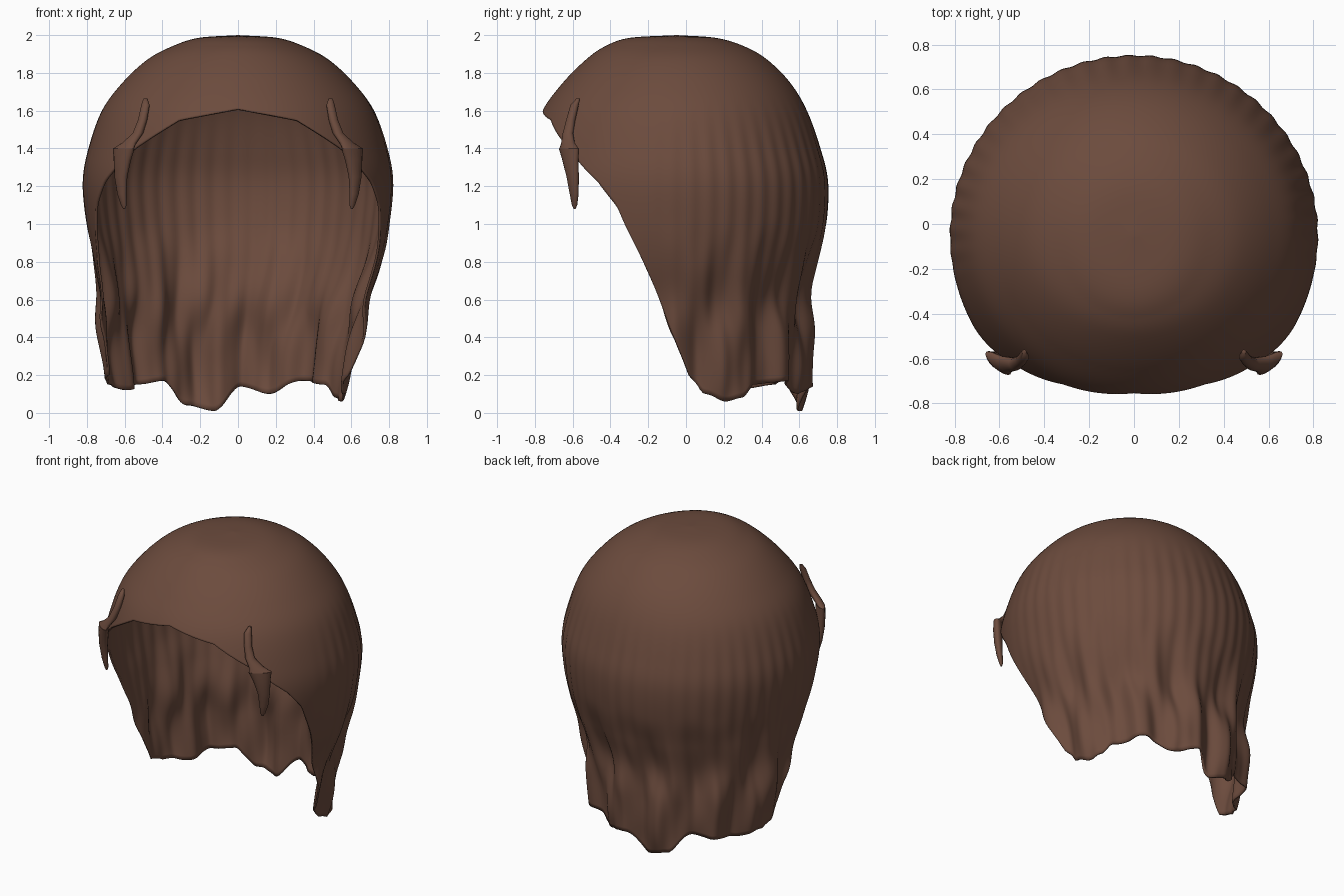
import bpy, bmesh
from math import sin, cos, pi, radians
from mathutils import Vector

cube = bpy.data.objects.get("Cube")
if cube:
    bpy.data.objects.remove(cube)

brown = bpy.data.materials.new("brown_hair")
brown.use_nodes = True
colour = (0.15, 0.071, 0.047, 1)
brown.diffuse_color = colour
shader = next(n for n in brown.node_tree.nodes if n.type == "BSDF_PRINCIPLED")
shader.inputs["Base Color"].default_value = colour
shader.inputs["Roughness"].default_value = 0.8

CENTRE_Y = -0.05
COLUMNS, ROWS = 300, 90

# Head profile from crown to tips: height, half width, reach forward, reach back
PROFILE = [Vector(p) for p in (
    (2.0, 0, 0, 0), (1.985, .21, .25, .21), (1.94, .35, .38, .36), (1.87, .48, .48, .48),
    (1.75, .61, .60, .60), (1.6, .72, .71, .69), (1.4, .79, .79, .76), (1.22, .82, .83, .80),
    (1.0, .80, .83, .79), (.8, .76, .76, .74), (.6, .71, .70, .69), (.4, .69, .68, .70),
    (.2, .66, .66, .70), (0, .63, .62, .68), (-.2, .6, .6, .66))]

# Height of the hem against the angle from the front, in degrees
FACE_EDGE = [(0, 1.61), (25, 1.55), (44, 1.40), (60, 1.22), (68, 1.09),
             (78, .75), (87, .45), (96, .2)]
BACK_EDGE = [(103, .1), (112, .06), (119, .08), (127, .15), (145, .17), (160, .1), (175, .14),
             (187, .01), (200, .04), (213, .17), (225, .15), (240, .12), (253, .15)]
HEM = FACE_EDGE + BACK_EDGE + [(360 - a, z) for a, z in reversed(FACE_EDGE)]


def smoothstep(t):
    t = max(0, min(1, t))
    return t * t * (3 - 2 * t)


def hem_height(angle):
    for (a0, z0), (a1, z1) in zip(HEM, HEM[1:]):
        if angle <= a1:
            t = (angle - a0) / (a1 - a0)
            if 100 < angle < 255:
                t = smoothstep(t)
            return z0 + (z1 - z0) * t
    return HEM[-1][1]


def profile_at(s):
    i = min(int(s), len(PROFILE) - 2)
    t = s - i
    p1, p2 = PROFILE[i], PROFILE[i + 1]
    p0 = PROFILE[i - 1] if i else p1 * 2 - p2
    p3 = PROFILE[min(i + 2, len(PROFILE) - 1)]
    return 0.5 * (2 * p1 + (p2 - p0) * t + (2 * p0 - 5 * p1 + 4 * p2 - p3) * t * t
                  + (3 * p1 - p0 - 3 * p2 + p3) * t ** 3)


def profile_position(z):
    low, high = 0, len(PROFILE) - 1.001
    for _ in range(30):
        mid = (low + high) / 2
        if profile_at(mid)[0] > z:
            low = mid
        else:
            high = mid
    return low


def hair_point(a, s):
    z, width, front, back = profile_at(s)
    # Folds deepen towards the tips and sway sideways as they fall
    loose = smoothstep((1.05 - z) / 0.6)
    sway = 0.9 * sin(z * 6.5)
    fold = sin(13 * a + sway) + 0.5 * sin(21 * a - 1.3 * sway + 1)
    behind = smoothstep((-cos(a) + 0.35) / 0.5)
    ripple = 0.004 * sin(50 * a) * smoothstep((1.7 - z) / 0.4) * behind
    r = 1 + 0.038 * loose * behind * fold + ripple
    x = width * r * sin(a) - 0.05 * smoothstep((0.9 - z) / 0.6)
    depth = front if cos(a) > 0 else back
    return x, CENTRE_Y - depth * r * cos(a), z


def finish(bm, name):
    bmesh.ops.recalc_face_normals(bm, faces=bm.faces)
    mesh = bpy.data.meshes.new(name)
    bm.to_mesh(mesh)
    bm.free()
    mesh.materials.append(brown)
    obj = bpy.data.objects.new(name, mesh)
    bpy.context.collection.objects.link(obj)
    bpy.ops.object.select_all(action="DESELECT")
    obj.select_set(True)
    bpy.context.view_layer.objects.active = obj
    bpy.ops.object.shade_smooth_by_angle(angle=radians(50))
    return obj


def bridge(bm, first, second):
    n = len(first)
    for i in range(n):
        j = (i + 1) % n
        bm.faces.new((first[i], first[j], second[j], second[i]))


# Main hair: strands run from the crown down to the hem
bm = bmesh.new()
angles = [2 * pi * i / COLUMNS for i in range(COLUMNS)]
ends = [profile_position(hem_height(a * 180 / pi)) for a in angles]
rings = [[bm.verts.new(hair_point(a, end * row / ROWS)) for a, end in zip(angles, ends)]
         for row in range(1, ROWS + 1)]
crown = bm.verts.new((0, CENTRE_Y, PROFILE[0][0]))
for i in range(COLUMNS):
    bm.faces.new((crown, rings[0][i], rings[0][(i + 1) % COLUMNS]))
for upper, lower in zip(rings, rings[1:]):
    bridge(bm, upper, lower)
hair = finish(bm, "hair_cap")
shell = hair.modifiers.new("thickness", "SOLIDIFY")
shell.thickness = 0.012
shell.offset = -1


# Loose locks at the temples: flattened tubes swept downwards
def lock(name, side, path, turn):
    bm = bmesh.new()
    sections = []
    for x, y, z, long, short in path:
        ring = []
        for k in range(16):
            u, v = long * cos(k * pi / 8), short * sin(k * pi / 8)
            dx, dy = u * cos(turn) - v * sin(turn), u * sin(turn) + v * cos(turn)
            ring.append(bm.verts.new((side * (x + dx), y + dy, z)))
        sections.append(ring)
    for upper, lower in zip(sections, sections[1:]):
        bridge(bm, upper, lower)
    bm.faces.new(sections[0])
    bm.faces.new(sections[-1])
    finish(bm, name)


ROOT = [(.49, -.57, 1.665, .01, .01), (.49, -.59, 1.63, .024, .02), (.505, -.61, 1.55, .025, .024),
        (.53, -.625, 1.48, .03, .026), (.575, -.625, 1.43, .045, .027), (.605, -.62, 1.4, .07, .025)]
TIP = [(.605, -.62, 1.4, .074, .027), (.612, -.612, 1.34, .056, .03), (.62, -.6, 1.25, .04, .026),
       (.615, -.592, 1.16, .028, .02), (.605, -.59, 1.1, .017, .012), (.603, -.59, 1.08, .005, .005)]
for side, label in ((1, "left"), (-1, "right")):
    lock(label + "_lock_root", side, ROOT, radians(42))
    lock(label + "_lock_tip", side, TIP, radians(42))
